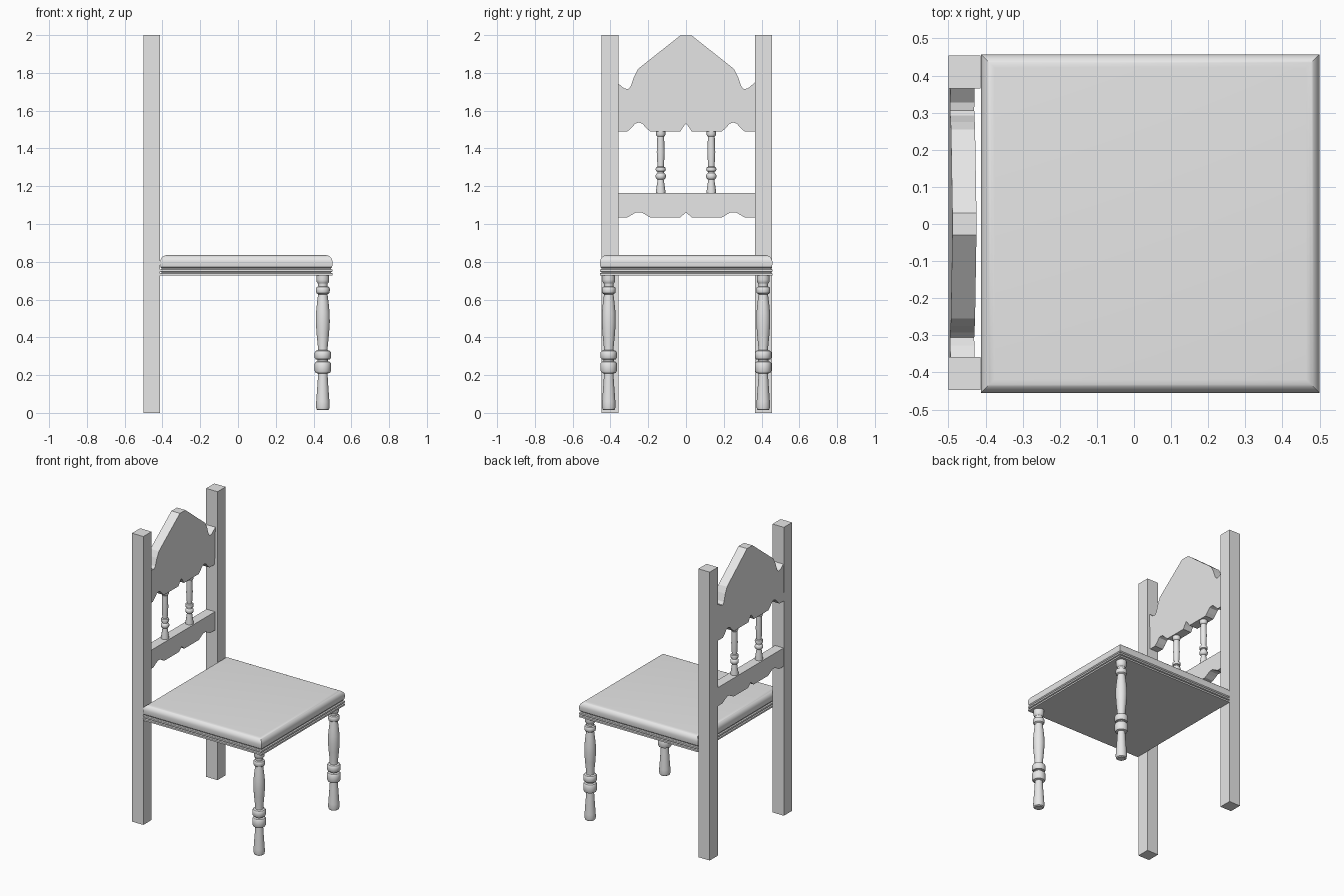
import bpy
import bmesh
import math

cube = bpy.data.objects.get("Cube")
if cube:
    bpy.data.objects.remove(cube, do_unlink=True)

mat = bpy.data.materials.new("plain light grey")
mat.use_nodes = True
GREY = (0.8, 0.8, 0.8, 1)
mat.diffuse_color = GREY
mat.node_tree.nodes["Principled BSDF"].inputs["Base Color"].default_value = GREY


def finish(bm, name, smooth=False):
    bmesh.ops.recalc_face_normals(bm, faces=bm.faces[:])
    mesh = bpy.data.meshes.new(name)
    bm.to_mesh(mesh)
    bm.free()
    mesh.materials.append(mat)
    obj = bpy.data.objects.new(name, mesh)
    bpy.context.collection.objects.link(obj)
    if smooth:
        bpy.ops.object.select_all(action='DESELECT')
        obj.select_set(True)
        bpy.context.view_layer.objects.active = obj
        bpy.ops.object.shade_smooth_by_angle(angle=math.radians(35))
    return obj


def loft(name, rings, smooth=True):
    """Skin a stack of closed rings and cap both ends."""
    bm = bmesh.new()
    loops = [[bm.verts.new(p) for p in ring] for ring in rings]
    n = len(loops[0])
    for a, b in zip(loops, loops[1:]):
        for i in range(n):
            j = (i + 1) % n
            bm.faces.new((a[i], a[j], b[j], b[i]))
    bm.faces.new(loops[0])
    bm.faces.new(loops[-1])
    return finish(bm, name, smooth)


def box_rings(x0, x1, y0, y1, profile):
    """Rectangular rings from (inset, height) pairs."""
    return [[(x0 + d, y0 + d, z), (x1 - d, y0 + d, z),
             (x1 - d, y1 - d, z), (x0 + d, y1 - d, z)] for d, z in profile]


def turned(name, x, y, profile, sides=24):
    """Lathe-turned part from (radius, height) pairs."""
    turns = [2 * math.pi * i / sides for i in range(sides)]
    loft(name, [[(x + r * math.cos(t), y + r * math.sin(t), z) for t in turns]
                for r, z in profile])


def board(name, half_outline, x, half, lean=0.0, z0=0.0):
    """Board across the back; half outline (y, z) is mirrored in y."""
    outline = half_outline + [(-y, z) for y, z in reversed(half_outline) if y > 0]
    rings = [[(x + s * half + lean * (z - z0), y, z) for y, z in outline]
             for s in (-1, 1)]
    loft(name, rings, smooth=False)


# Square back posts
for side, y in (("right", -0.403), ("left", 0.41)):
    loft(side + "_back_post",
         box_rings(-0.5, -0.413, y - 0.0445, y + 0.0445, [(0, 0), (0, 2)]), False)

# Cushion with rounded upper edge
R = 0.036
arc = [(R * (1 - math.cos(t)), 0.799 + R * math.sin(t))
       for t in (math.pi / 2 * i / 8 for i in range(9))]
loft("seat_cushion", box_rings(-0.412, 0.5, -0.455, 0.457,
     [(0.008, 0.766), (0.002, 0.772), (0, 0.785)] + arc))

# Stepped moulding under the cushion
loft("seat_moulding", box_rings(-0.412, 0.5, -0.455, 0.457,
     [(0, 0.728), (0, 0.739), (0.008, 0.742), (0.008, 0.745), (0, 0.748),
      (0, 0.759), (0.008, 0.762), (0.008, 0.768)]), False)

# Turned front legs
leg = [(0.026, 0.014), (0.033, 0.019), (0.036, 0.032), (0.035, 0.06),
       (0.027, 0.17), (0.025, 0.208), (0.038, 0.212), (0.043, 0.222),
       (0.043, 0.262), (0.038, 0.27), (0.027, 0.274), (0.027, 0.282),
       (0.038, 0.284), (0.043, 0.292), (0.043, 0.32), (0.038, 0.328),
       (0.026, 0.332), (0.026, 0.35), (0.033, 0.42), (0.037, 0.48),
       (0.036, 0.53), (0.031, 0.58), (0.025, 0.628), (0.034, 0.634),
       (0.037, 0.645), (0.037, 0.657), (0.033, 0.666), (0.024, 0.67),
       (0.025, 0.684), (0.032, 0.692), (0.034, 0.705), (0.034, 0.73)]
for side, y in (("right", -0.409), ("left", 0.409)):
    turned(side + "_front_leg", 0.449, y, leg)

# Peaked crest board with scalloped lower edge
board("crest_board", [
    (0, 1.532), (0.016, 1.512), (0.03, 1.49), (0.19, 1.49), (0.21, 1.508),
    (0.232, 1.532), (0.25, 1.537), (0.268, 1.532), (0.29, 1.508), (0.31, 1.49),
    (0.366, 1.49), (0.366, 1.75), (0.328, 1.718), (0.306, 1.714), (0.292, 1.73),
    (0.275, 1.78), (0.255, 1.82), (0.22, 1.848), (0.03, 1.998)],
    -0.457, 0.0325, 0.021, 2.0)

# Lower back rail with scalloped lower edge
board("back_rail", [
    (0, 1.062), (0.03, 1.035), (0.19, 1.035), (0.215, 1.05), (0.238, 1.062),
    (0.262, 1.062), (0.285, 1.05), (0.31, 1.035), (0.366, 1.035), (0.366, 1.163)],
    -0.465, 0.033)

# Turned spindles between rail and crest
spindle = [(0.026, 1.16), (0.025, 1.175), (0.016, 1.235), (0.023, 1.239),
           (0.027, 1.247), (0.027, 1.258), (0.023, 1.266), (0.018, 1.27),
           (0.018, 1.277), (0.025, 1.28), (0.027, 1.29), (0.024, 1.3),
           (0.017, 1.304), (0.021, 1.38), (0.018, 1.462), (0.023, 1.467),
           (0.025, 1.476), (0.025, 1.494)]
for side, y in (("right", -0.134), ("left", 0.134)):
    turned(side + "_spindle", -0.466, y, spindle, 16)
